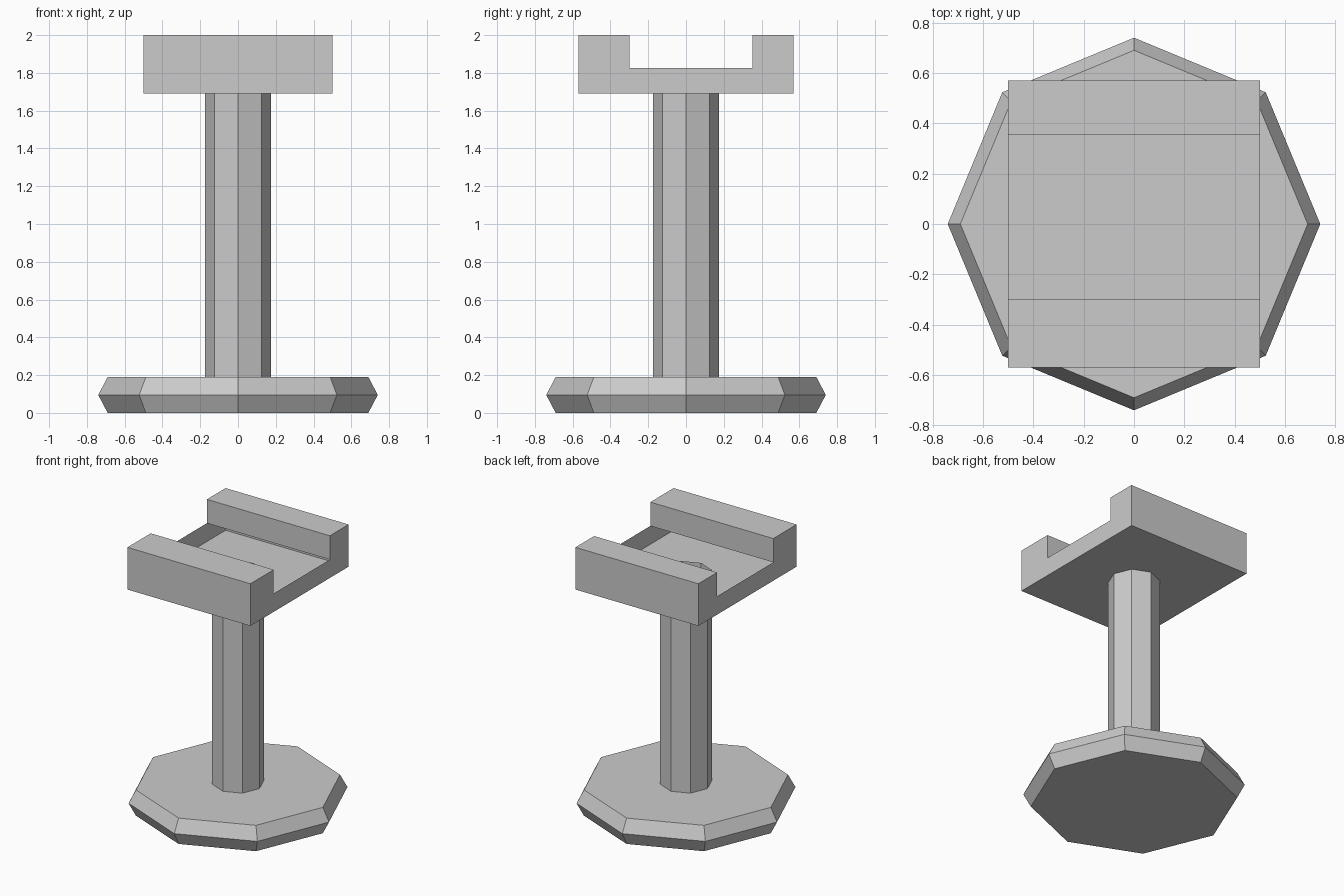
import bpy, bmesh
from math import cos, sin, tau

if "Cube" in bpy.data.objects:
    bpy.data.objects.remove(bpy.data.objects["Cube"])


def finish(name, bm):
    mesh = bpy.data.meshes.new(name)
    bmesh.ops.recalc_face_normals(bm, faces=bm.faces)
    bm.to_mesh(mesh)
    bm.free()
    obj = bpy.data.objects.new(name, mesh)
    bpy.context.collection.objects.link(obj)
    return obj


def octagon_stack(name, profile, capped=True):
    """Loft eight-sided rings through (radius, z) pairs."""
    bm = bmesh.new()
    n = 8
    rings = [[bm.verts.new((r * cos(tau * i / n), r * sin(tau * i / n), z))
              for i in range(n)] for r, z in profile]
    for a, b in zip(rings, rings[1:]):
        for i in range(n):
            j = (i + 1) % n
            bm.faces.new((a[i], a[j], b[j], b[i]))
    if capped:
        bm.faces.new(rings[0][::-1])
        bm.faces.new(rings[-1])
    return finish(name, bm)


def extrude_along_x(name, profile, half, skip=()):
    """Extrude a closed (y, z) profile along x, leaving out chosen sides."""
    bm = bmesh.new()
    left = [bm.verts.new((-half, y, z)) for y, z in profile]
    right = [bm.verts.new((half, y, z)) for y, z in profile]
    bm.faces.new(left[::-1])
    bm.faces.new(right)
    for i in range(len(profile)):
        if i not in skip:
            j = (i + 1) % len(profile)
            bm.faces.new((left[i], left[j], right[j], right[i]))
    return finish(name, bm)


# Bevelled octagonal foot
octagon_stack("base", [(0.69, 0), (0.74, 0.095), (0.69, 0.19)])

# Open tube column, reaching slightly into the hollow head
octagon_stack("column", [(0.175, 0.19), (0.175, 1.735)], capped=False)

# Hollow U-shaped head, with the channel floor left open (side 4)
extrude_along_x("cradle", [(-0.57, 1.69), (0.57, 1.69), (0.57, 2.0), (0.353, 2.0),
                           (0.353, 1.825), (-0.30, 1.825), (-0.30, 2.0), (-0.57, 2.0)],
                0.5, skip=(4,))
